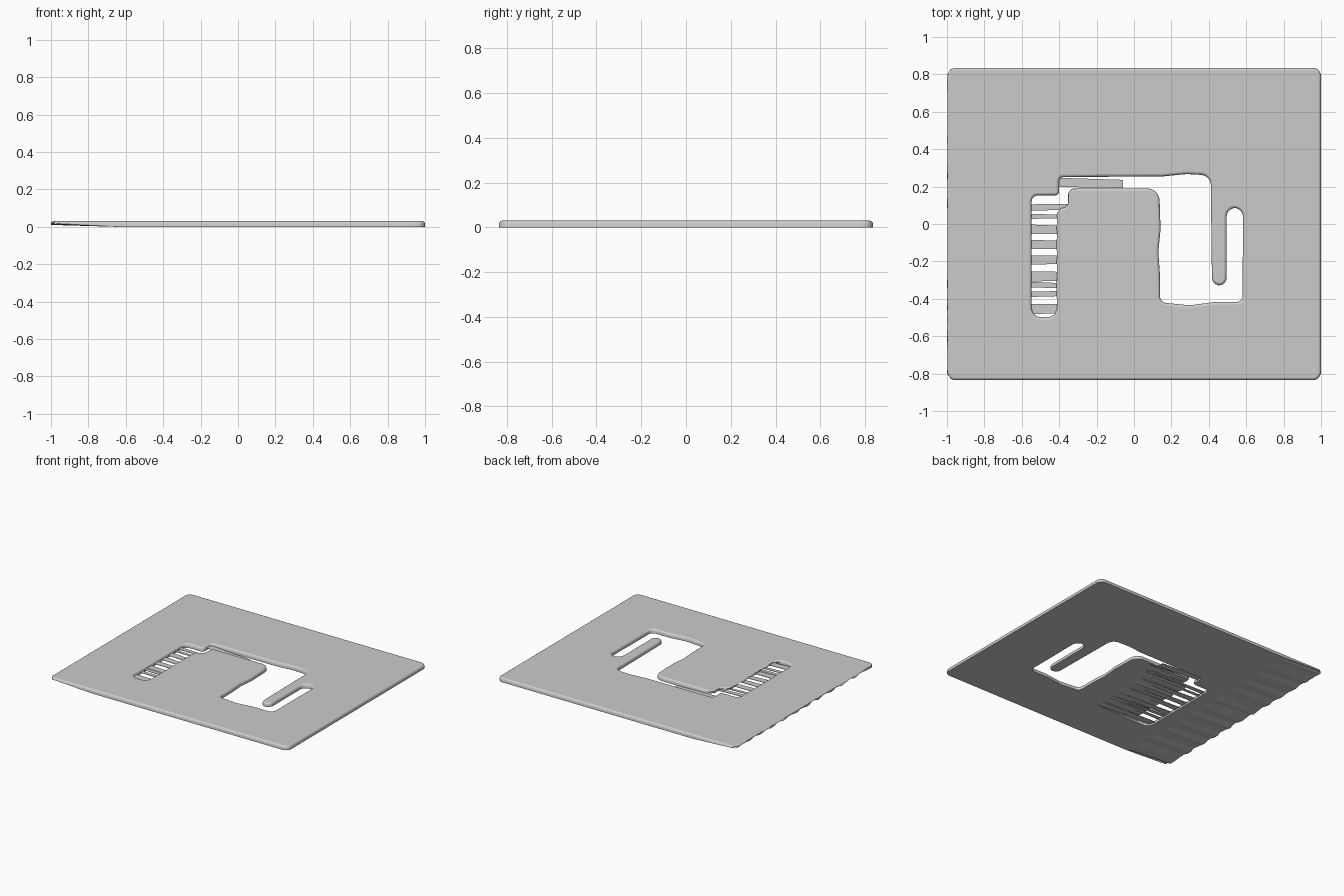
import bpy, bmesh, math, random
from mathutils import Vector

if "Cube" in bpy.data.objects:
    bpy.data.objects.remove(bpy.data.objects["Cube"])

random.seed(4)
T = 0.03  # plate thickness


def rounded(corners, step=0.035):
    """Closed outline from (x, y, radius) corners, subdivided along straights."""
    arcs, n = [], len(corners)
    for i, (x, y, r) in enumerate(corners):
        p = Vector((x, y))
        a = Vector(corners[i - 1][:2]) - p
        b = Vector(corners[(i + 1) % n][:2]) - p
        ang = a.angle(b)
        d = min(r / math.tan(ang / 2), a.length * .49, b.length * .49)
        s, e = p + a.normalized() * d, p + b.normalized() * d
        k = 7
        arcs.append([(1 - t) ** 2 * s + 2 * t * (1 - t) * (p * .7 + (s + e) * .15) + t * t * e
                     for t in [j / k for j in range(k + 1)]])
    pts = []
    for i, arc in enumerate(arcs):
        pts += arc
        s, e = arc[-1], arcs[(i + 1) % n][0]
        m = int((e - s).length / step)
        pts += [s.lerp(e, j / m) for j in range(1, m)]
    out = []
    for p in pts:
        if not out or (p - out[-1]).length > 1e-4:
            out.append(p)
    return out


def orient(pts, ccw):
    area = sum(pts[i - 1].cross(pts[i]) for i in range(len(pts)))
    return pts if (area > 0) == ccw else pts[::-1]


def inward(pts):
    """Unit normals pointing into the material (left of travel)."""
    res = []
    for i in range(len(pts)):
        t = (pts[(i + 1) % len(pts)] - pts[i - 1]).normalized()
        res.append(Vector((-t.y, t.x)))
    return res


def make_object(name, bm):
    bmesh.ops.recalc_face_normals(bm, faces=bm.faces)
    me = bpy.data.meshes.new(name)
    bm.to_mesh(me)
    bm.free()
    ob = bpy.data.objects.new(name, me)
    bpy.context.collection.objects.link(ob)
    return ob


# Plate outline and the winding slot cut through it
outer = orient(rounded([(-1, -.835, .04), (1, -.835, .04), (1, .835, .04), (-1, .835, .04)]), True)
slot = orient(rounded([
    (-.547, -.498, .045), (-.547, .153, .03), (-.4, .153, .02), (-.4, .25, .02),
    (-.1, .253, .2), (.15, .254, .2), (.28, .267, .2), (.41, .26, .05),
    (.417, -.328, .037), (.495, -.328, .037), (.495, .086, .043), (.583, .086, .043),
    (.58, -.417, .03), (.43, -.417, .1), (.3, -.435, .1), (.14, -.419, .03),
    (.138, -.26, .1), (.13, -.15, .1), (.142, -.03, .1), (.135, .19, .06),
    (-.353, .19, .03), (-.355, .088, .05), (-.415, .083, .05), (-.415, -.498, .045)]), False)

# Plate: stacked rings with a soft top edge; left-facing walls are undercut
profile = [(0, 0), (0, .017), (.004, .025), (.008, .028), (.014, T)]
bm = bmesh.new()
caps = {0: [], len(profile) - 1: []}
for pts in (outer, slot):
    nor = inward(pts)
    rings = []
    for level, (d, z) in enumerate(profile):
        ring = []
        for i, (p, nv) in enumerate(zip(pts, nor)):
            q, h = p + nv * d, z
            left = nv.x > .3 and p.x < -.3
            if level == 0 and pts is outer and p.x < -.58:
                # squeeze the left end of the underside in to x = -0.65
                q = Vector((-.58 + (p.x + .58) / 6, p.y))
            elif level == 0 and left:
                q = q + Vector((.35, 0))
            elif level == 1 and left:
                # ragged fringe along the thin edge
                h = random.uniform(.018, .023) if i // 2 % 2 else random.uniform(.010, .016)
                q = q + Vector((random.uniform(0, .006), 0))
            ring.append(bm.verts.new((q.x, q.y, h)))
        rings.append(ring)
    n = len(pts)
    for a, b in zip(rings, rings[1:]):
        for i in range(n):
            j = (i + 1) % n
            bm.faces.new((a[i], a[j], b[j], b[i]))
    for level in caps:
        r = rings[level]
        caps[level] += [bm.edges.get((r[i - 1], r[i])) for i in range(n)]
for edges in caps.values():
    bmesh.ops.triangle_fill(bm, edges=edges, use_beauty=True)
plate = make_object("plate", bm)
bpy.context.view_layer.objects.active = plate
plate.select_set(True)
bpy.ops.object.shade_smooth_by_angle(angle=math.radians(35))
for f in plate.data.polygons:  # flat caps and undercut fringe, smooth rims
    if f.normal.z > .999 or f.normal.z < -.3:
        f.use_smooth = False


def strip(bm, x0, x1, y0, y1, y2, y3, z0, z1, t=.003):
    """Thin sloped strip, y0..y1 wide at x0 and y2..y3 wide at x1."""
    vs = [bm.verts.new(c) for dz in (0, t) for c in
          ((x0, y0, z0 + dz), (x1, y2, z1 + dz), (x1, y3, z1 + dz), (x0, y1, z0 + dz))]
    for f in ((3, 2, 1, 0), (4, 5, 6, 7), (0, 1, 5, 4), (1, 2, 6, 5), (2, 3, 7, 6), (3, 0, 4, 7)):
        bm.faces.new([vs[i] for i in f])


# Thin strips bridging the left leg of the slot and its top channel
bm = bmesh.new()
for yc, w in ((.088, .035), (.04, .025), (-.028, .05), (-.11, .05), (-.193, .05),
              (-.28, .055), (-.325, .03), (-.375, .03), (-.455, .055)):
    j = random.uniform(-.012, .012)
    strip(bm, -.552, -.06, yc - w / 2, yc + w / 2, yc - w * .3 + j, yc + w * .3 + j, .012, 0)
strip(bm, -.405, -.06, .198, .247, .193, .236, .012, 0)
make_object("slot_strips", bm)
